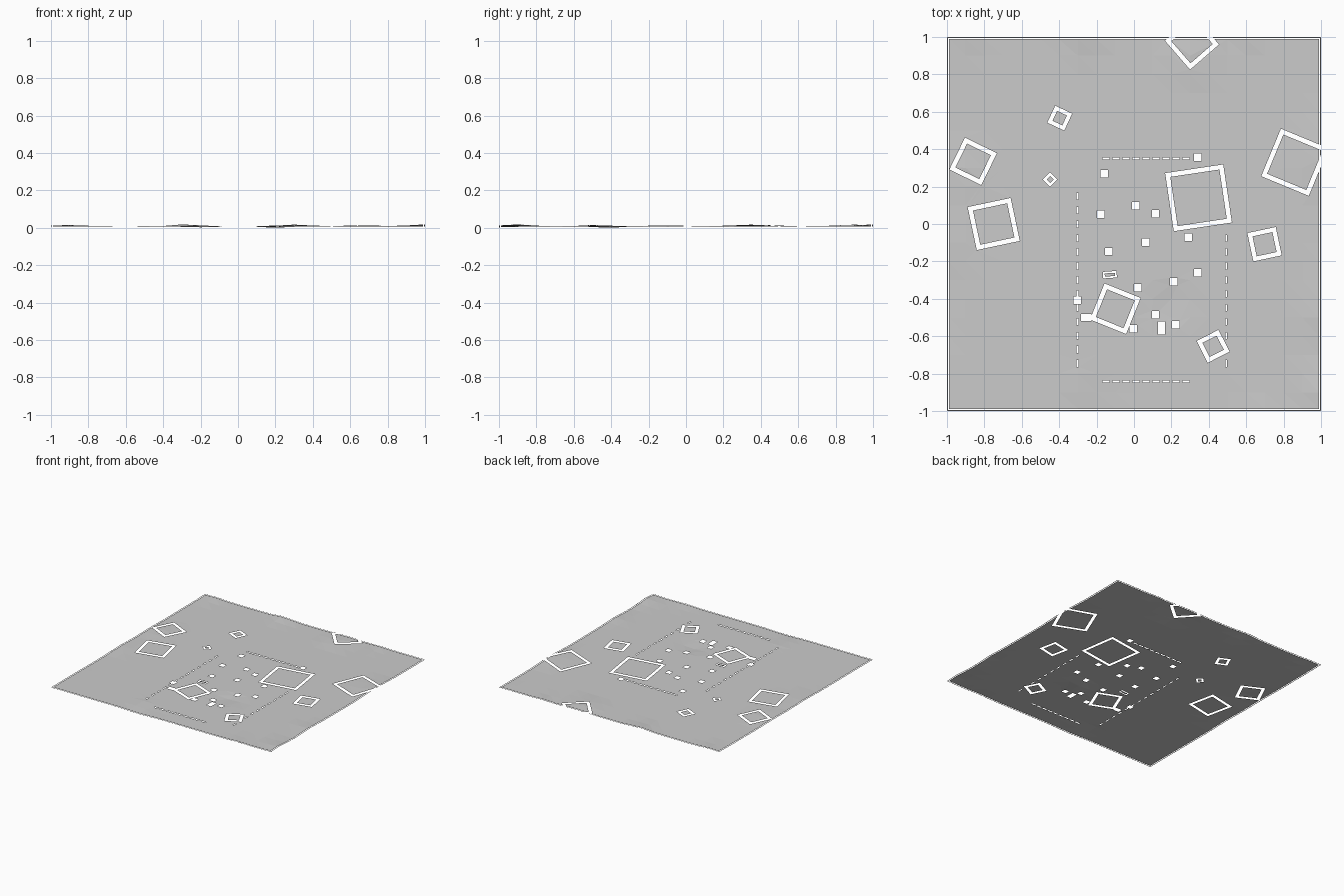
import bpy, math
from mathutils import Vector
from mathutils.geometry import delaunay_2d_cdt

if "Cube" in bpy.data.objects:
    bpy.data.objects.remove(bpy.data.objects["Cube"])


def rect(cx, cy, w, h, deg=0):
    return (cx, cy, w / 2, h / 2, math.radians(deg))


def corners(r):
    cx, cy, a, b, t = r
    c, s = math.cos(t), math.sin(t)
    return [Vector((cx + x * c - y * s, cy + x * s + y * c))
            for x, y in ((-a, -b), (a, -b), (a, b), (-a, b))]


def inside(r, x, y):
    cx, cy, a, b, t = r
    c, s = math.cos(t), math.sin(t)
    dx, dy = x - cx, y - cy
    return abs(dx * c + dy * s) < a and abs(dy * c - dx * s) < b


# Wall footprints: square rings (x, y, size, angle, wall width)
rings = []
for x, y, size, ang, w in [
        (.345, .14, .314, 8.5, .024), (-.86, .335, .19, -26, .024),
        (-.75, 0, .235, 12, .024), (.86, .33, .275, -22.5, .024),
        (.31, .97, .205, 41, .024), (-.397, .566, .1, -25, .021),
        (-.448, .238, .055, 45, .014), (.698, -.108, .155, 12, .023),
        (-.1, -.453, .208, -22, .024), (.423, -.654, .131, 27, .023)]:
    rings.append((rect(x, y, size, size, ang),
                  rect(x, y, size - 2 * w, size - 2 * w, ang)))
rings.append((rect(-.129, -.271, .073, .035, 4), rect(-.129, -.271, .055, .017, 4)))
# Thin slit along the border
rings.append((rect(0, 0, 1.99, 1.99), rect(0, 0, 1.976, 1.976)))

# Pillar footprints
holes = [rect(x, y, .04, .04) for x, y in [
    (-.158, .268), (.01, .097), (.115, .056), (-.177, .051), (-.134, -.147),
    (.062, -.097), (.29, -.07), (.34, .357), (.34, -.26), (.212, -.308),
    (.019, -.34), (-.303, -.407), (-.003, -.56), (.115, -.485), (.223, -.539)]]
holes += [rect(-.255, -.501, .055, .037), rect(.147, -.555, .04, .07)]

# Fence footprints: dashed rows
for y in (.351, -.842):
    holes += [rect(-.15 + i * .0535, y, .038, .011) for i in range(9)]
for x in (-.302, .493):
    holes += [rect(x, .148 - i * .0745, .009, .036) for i in range(13)
              if x < 0 or i > 2]

# Planar mesh constrained to all outlines
pts, edges = [], []
for r in [q for pair in rings for q in pair] + holes + [rect(0, 0, 2, 2)]:
    n = len(pts)
    pts += corners(r)
    edges += [(n + i, n + (i + 1) % 4) for i in range(4)]
g = [-1, -.995, -.988] + [i * .1 for i in range(-9, 10)] + [.988, .995, 1]
pts += [Vector((x, y)) for x in g for y in g]
verts, _, faces, *_ = delaunay_2d_cdt(pts, edges, [], 0, 1e-5)


def solid(f):
    x = sum(verts[i].x for i in f) / len(f)
    y = sum(verts[i].y for i in f) / len(f)
    if max(abs(x), abs(y)) > 1:
        return False
    if any(inside(o, x, y) and not inside(n, x, y) for o, n in rings):
        return False
    return not any(inside(h, x, y) for h in holes)


# Gentle bumps and dips (x, y, radius, height)
bumps = [(-.28, 1, .14, .012), (-.92, 1, .15, .008), (.3, .9, .2, .009),
         (.6, .98, .1, .005), (1, -.9, .17, .011), (1, -.5, .15, .006),
         (1, .35, .25, .008), (-.9, .3, .2, .006), (-1, -.12, .2, .005),
         (.7, -1, .15, .005), (-.3, -.85, .1, .004),
         (.2, -.42, .14, -.009), (-.2, -1, .2, -.005)]


def height(x, y):
    z = .013
    for bx, by, r, h in bumps:
        z += h * max(0, 1 - math.hypot(x - bx, y - by) / r)
    edge = max(0, (max(abs(x), abs(y)) - .9) / .1)
    return z + .002 * edge * math.sin(9 * x + 3) * math.cos(8 * y)


faces = [f for f in faces if solid(f)]
used = sorted({i for f in faces for i in f})
remap = {v: k for k, v in enumerate(used)}
co = [(verts[i].x, verts[i].y, height(verts[i].x, verts[i].y)) for i in used]
low = min(c[2] for c in co)
co = [(x, y, z - low) for x, y, z in co]

# Ground sheet
mesh = bpy.data.meshes.new("ground_sheet")
mesh.from_pydata(co, [], [[remap[i] for i in f] for f in faces])
mesh.update()
if sum(p.normal.z for p in mesh.polygons) < 0:
    mesh.flip_normals()
ground = bpy.data.objects.new("ground_sheet", mesh)
bpy.context.collection.objects.link(ground)
